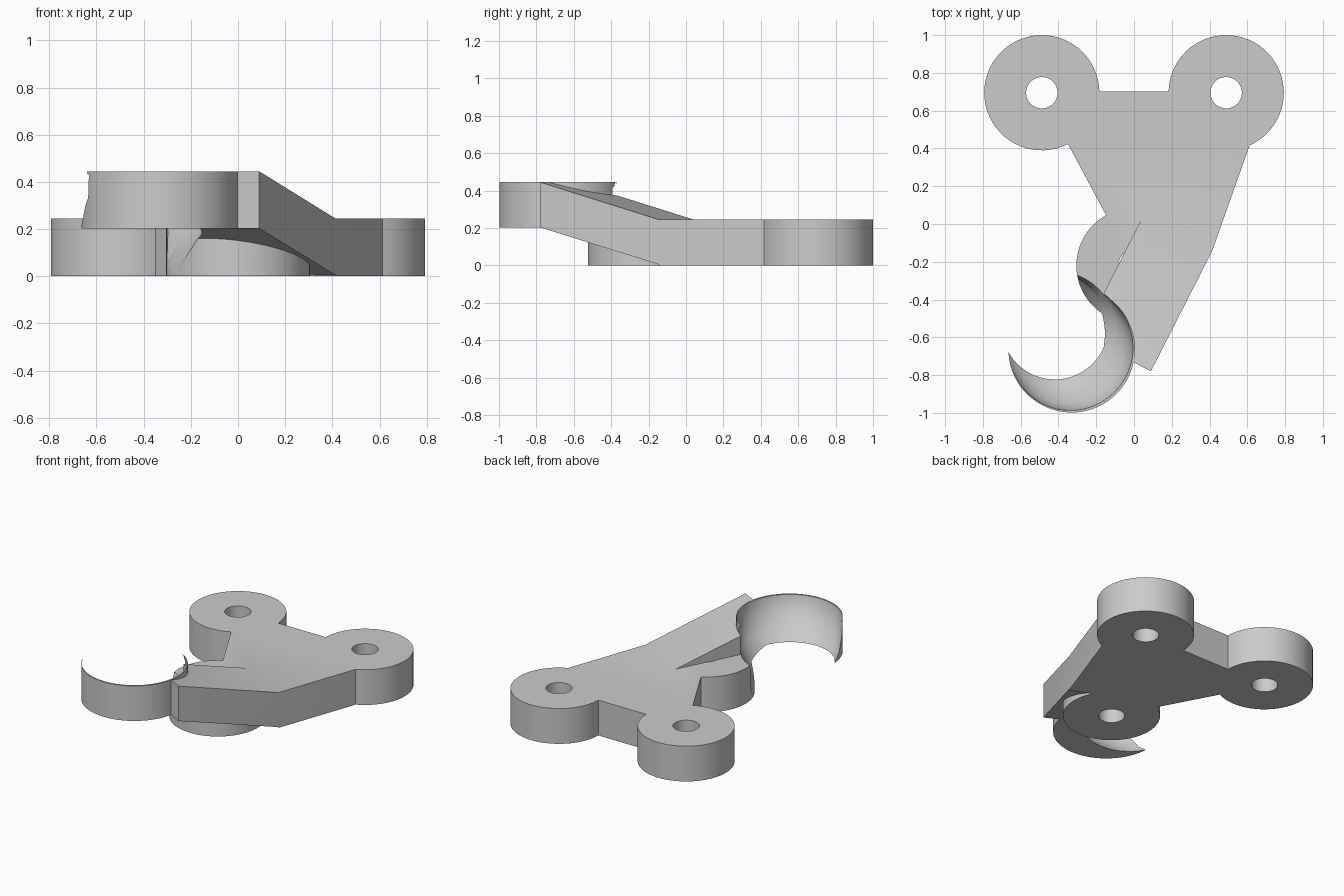
import bpy, bmesh, math
from mathutils import Vector

if "Cube" in bpy.data.objects:
    bpy.data.objects.remove(bpy.data.objects["Cube"], do_unlink=True)

grey = bpy.data.materials.new("plain grey")
grey.use_nodes = True
grey.diffuse_color = (0.6, 0.6, 0.6, 1)
grey.node_tree.nodes["Principled BSDF"].inputs["Base Color"].default_value = (0.6, 0.6, 0.6, 1)


def arc(center, radius, start, end, steps=48):
    return [(center[0] + radius * math.cos(math.radians(start + (end - start) * i / steps)),
             center[1] + radius * math.sin(math.radians(start + (end - start) * i / steps)))
            for i in range(steps + 1)]


def loft(name, rings):
    """Solid skinned through matching rings of 3D points."""
    bm = bmesh.new()
    rows = [[bm.verts.new(p) for p in ring] for ring in rings]
    n = len(rows[0])
    for a, b in zip(rows, rows[1:]):
        for i in range(n):
            j = (i + 1) % n
            bm.faces.new((a[i], a[j], b[j], b[i]))
    bm.faces.new(rows[0][::-1])
    bm.faces.new(rows[-1])
    bmesh.ops.recalc_face_normals(bm, faces=bm.faces)
    mesh = bpy.data.meshes.new(name)
    bm.to_mesh(mesh)
    bm.free()
    obj = bpy.data.objects.new(name, mesh)
    mesh.materials.append(grey)
    bpy.context.collection.objects.link(obj)
    return obj


def extrude(name, outline, z0, z1):
    return loft(name, [[(x, y, z) for x, y in outline] for z in (z0, z1)])


def combine(target, tool, operation):
    mod = target.modifiers.new(operation, "BOOLEAN")
    mod.operation, mod.solver, mod.object = operation, "EXACT", tool
    bpy.context.view_layer.objects.active = target
    bpy.ops.object.modifier_apply(modifier=mod.name)
    bpy.data.objects.remove(tool, do_unlink=True)


# Flat plate with three round lugs
R, top = 0.305, 0.245
right_lug, left_lug, front_lug = (0.488, 0.695), (-0.488, 0.695), (0, -0.22)
corner = (0.413, -0.145)
outline = ([corner] + arc(right_lug, R, -66, 179) + arc(left_lug, R, 1, 297)
           + arc(front_lug, R, 119, 387, 64))
body = extrude("bracket_body", outline, 0, top)
for c in (right_lug, left_lug, front_lug):
    combine(body, extrude("hole_cutter", arc(c, 0.083, 0, 352.5, 47), -0.1, 0.4), "DIFFERENCE")

# Rising arm: side profile swept across its width
along = Vector((-0.454, -0.891, 0))
across = Vector((-0.891, 0.454, 0))
profile = [(0, 0.005), (0.712, 0.203), (0.712, 0.445), (0, top)]
arm = loft("arm", [[Vector((*corner, z)) + along * s + across * t for s, z in profile]
                   for t in (0, 0.41)])
combine(body, arm, "UNION")

# Hook: a drum hollowed by a leaning cavity
drum = extrude("hook", arc((-0.33, -0.663), 0.335, 0, 356.25, 95), 0.203, 0.445)
combine(body, drum, "UNION")
sections = [(-0.56, -0.44, -0.02, 0.28), (-0.42, -0.54, 0.2, 0.28),
            (-0.405, -0.56, 0.25, 0.309), (-0.365, -0.62, 0.33, 0.325),
            (-0.337, -0.655, 0.44, 0.332), (-0.337, -0.655, 0.6, 0.332)]
cavity = loft("cavity_cutter", [[(px, py, z) for px, py in arc((x, y), r, 0, 354.375, 63)]
                                for x, y, z, r in sections])
combine(body, cavity, "DIFFERENCE")

# Smooth curved walls, crisp edges
bpy.ops.object.select_all(action="DESELECT")
body.select_set(True)
bpy.context.view_layer.objects.active = body
bpy.ops.object.shade_smooth_by_angle(angle=math.radians(30))
